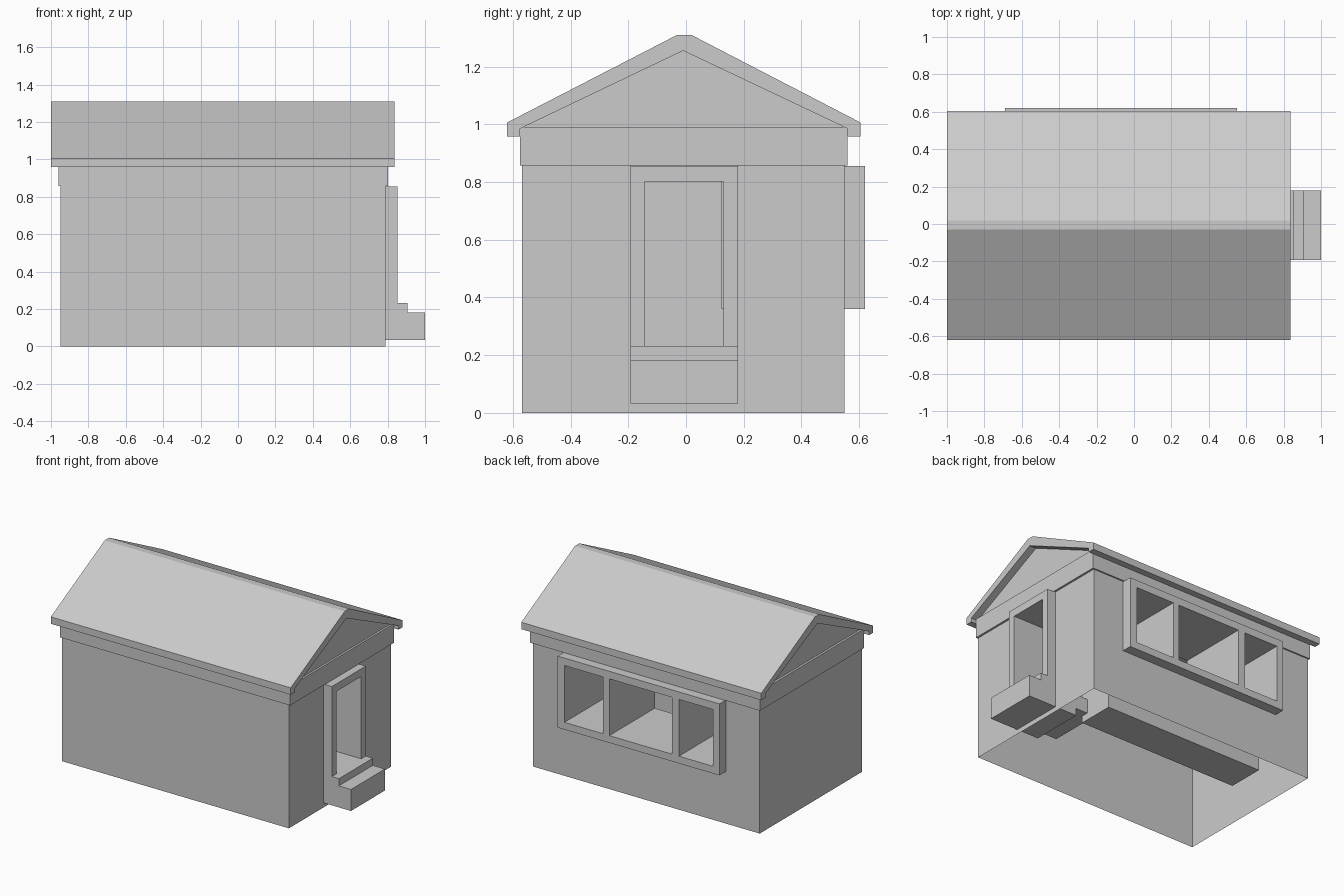
import bpy, bmesh
from mathutils import Vector

if "Cube" in bpy.data.objects:
    bpy.data.objects.remove(bpy.data.objects["Cube"])

# maps (u, v, depth) to x, y, z for each extrusion axis
AXES = {'x': lambda u, v, d: (d, u, v), 'y': lambda u, v, d: (u, d, v)}


def finish(name, bm):
    bmesh.ops.remove_doubles(bm, verts=bm.verts, dist=1e-5)
    bmesh.ops.recalc_face_normals(bm, faces=bm.faces)
    mesh = bpy.data.meshes.new(name)
    bm.to_mesh(mesh)
    bm.free()
    ob = bpy.data.objects.new(name, mesh)
    bpy.context.collection.objects.link(ob)
    return ob


def extrude(bm, axis, d0, d1):
    geo = bmesh.ops.extrude_face_region(bm, geom=bm.faces[:], use_keep_orig=True)
    move = Vector(AXES[axis](0, 0, d1 - d0))
    bmesh.ops.translate(bm, vec=move, verts=[g for g in geo['geom'] if isinstance(g, bmesh.types.BMVert)])


def prism(name, pts, axis, d0, d1):
    bm = bmesh.new()
    bm.faces.new([bm.verts.new(AXES[axis](u, v, d0)) for u, v in pts])
    extrude(bm, axis, d0, d1)
    return finish(name, bm)


def panel(bm, us, vs, holes, axis, d):
    """Rectangular sheet split at us/vs, leaving out the cells in holes."""
    for i in range(len(us) - 1):
        for j in range(len(vs) - 1):
            if (i, j) not in holes:
                cell = [(us[i], vs[j]), (us[i+1], vs[j]), (us[i+1], vs[j+1]), (us[i], vs[j+1])]
                bm.faces.new([bm.verts.new(AXES[axis](u, v, d)) for u, v in cell])
    bmesh.ops.remove_doubles(bm, verts=bm.verts, dist=1e-5)


def frame(name, us, vs, holes, axis, d0, d1):
    bm = bmesh.new()
    panel(bm, us, vs, holes, axis, d0)
    extrude(bm, axis, d0, d1)
    return finish(name, bm)


def rect(u0, u1, v0, v1):
    return [(u0, v0), (u1, v0), (u1, v1), (u0, v1)]


# thin walls, open at the bottom, cut where the door and window go
X0, X1, Y0, Y1, H = -0.95, 0.788, -0.568, 0.55, 0.857
bm = bmesh.new()
panel(bm, [X0, X1], [0, H], [], 'y', Y0)
panel(bm, [Y0, Y1], [0, H], [], 'x', X0)
panel(bm, [Y0, -0.192, 0.18, Y1], [0, 0.033, H], [(1, 1)], 'x', X1)
panel(bm, [X0, -0.69, 0.55, X1], [0, 0.36, H], [(1, 1)], 'y', Y1)
finish("walls", bm)

# band on top of the walls and gable above it
prism("wall_band", rect(-0.575, 0.56, 0.857, 0.99), 'x', -0.96, 0.802)
prism("gable", [(-0.565, 0.99), (0.55, 0.99), (-0.01, 1.255)], 'x', -0.945, 0.788)

# roof
prism("roof", [(-0.62, 0.958), (-0.575, 0.958), (-0.575, 0.985), (-0.01, 1.255), (0.56, 0.985),
               (0.56, 0.958), (0.605, 0.958), (0.605, 1.006), (0.018, 1.31), (-0.03, 1.31),
               (-0.62, 1.006)], 'x', -1.0, 0.838)

# deep door frame with steps outside and a step inside
frame("door_frame", [-0.192, -0.143, 0.13, 0.18], [0.033, 0.232, 0.802, 0.855], [(1, 1)], 'x', 0.62, 0.853)
prism("door_steps", [(0.853, 0.033), (1.0, 0.033), (1.0, 0.182), (0.907, 0.182), (0.907, 0.232),
                     (0.853, 0.232)], 'y', -0.192, 0.18)
prism("inner_step", rect(0.47, 0.62, 0.083, 0.182), 'y', -0.192, 0.18)

# deep three-part window frame and the base below it inside
frame("window_frame", [-0.69, -0.64, -0.38, -0.328, 0.153, 0.20, 0.497, 0.55],
      [0.36, 0.41, 0.803, 0.855], [(1, 1), (3, 1), (5, 1)], 'y', 0.123, 0.62)
prism("window_base", rect(-0.69, 0.53, 0.035, 0.36), 'y', 0.13, 0.386)
